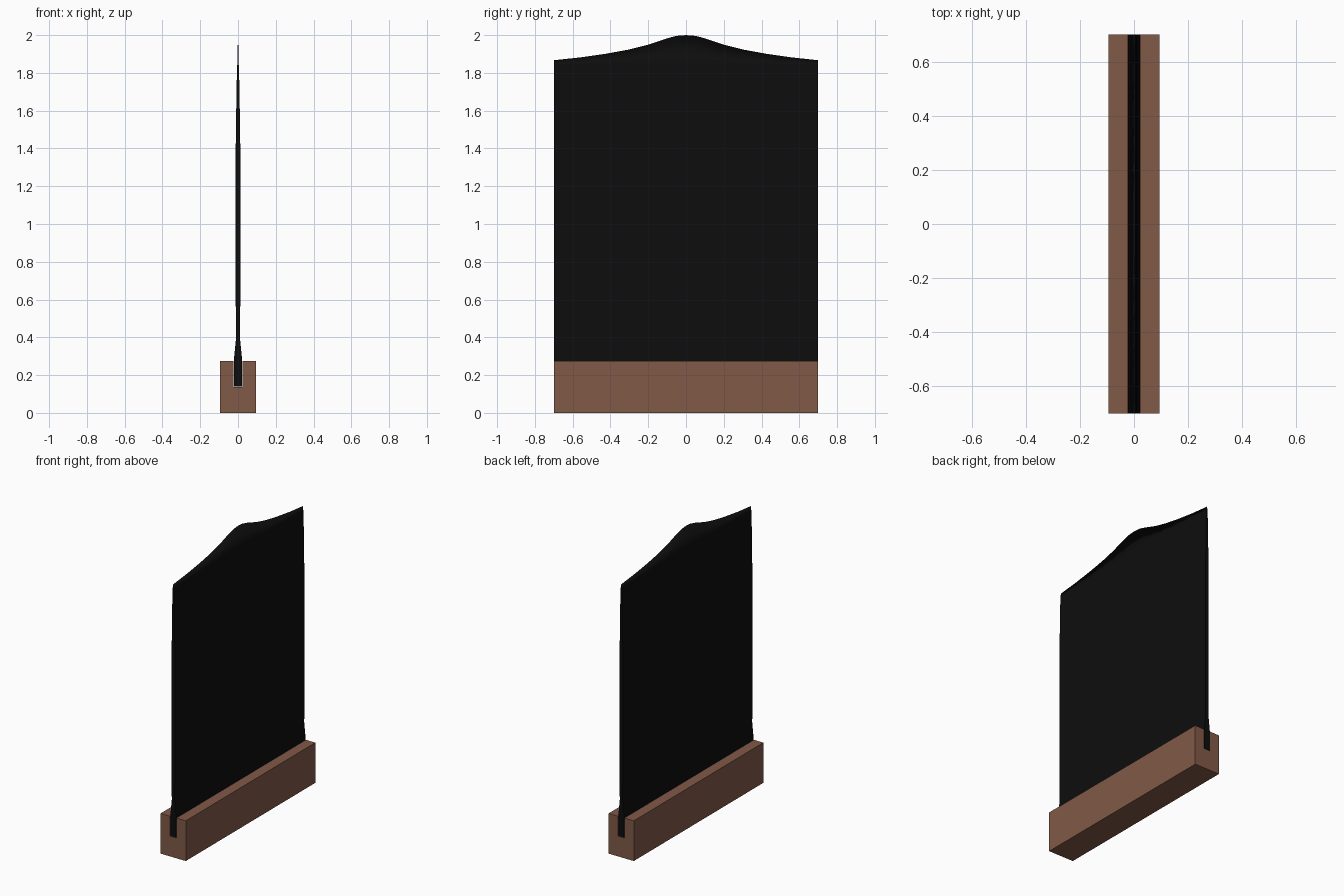
import bpy
import bmesh

cube = bpy.data.objects.get("Cube")
if cube:
    bpy.data.objects.remove(cube, do_unlink=True)

HALF_LENGTH = 0.7


def make_material(name, color, roughness):
    mat = bpy.data.materials.new(name)
    mat.use_nodes = True
    mat.diffuse_color = color
    bsdf = mat.node_tree.nodes["Principled BSDF"]
    bsdf.inputs["Base Color"].default_value = color
    bsdf.inputs["Roughness"].default_value = roughness
    return mat


def finish(bm, name, mat):
    bmesh.ops.recalc_face_normals(bm, faces=bm.faces)
    mesh = bpy.data.meshes.new(name)
    bm.to_mesh(mesh)
    bm.free()
    mesh.materials.append(mat)
    obj = bpy.data.objects.new(name, mesh)
    bpy.context.collection.objects.link(obj)
    return obj


wood = make_material("brown wood", (0.22, 0.10, 0.062, 1), 0.7)
black = make_material("black bristle", (0.004, 0.004, 0.004, 1), 0.9)

# Wooden holder: a grooved profile swept along its length
half_profile = [(0.095, 0), (0.095, 0.275), (0.024, 0.275), (0.024, 0.138)]
profile = half_profile + [(-x, z) for x, z in reversed(half_profile)]
bm = bmesh.new()
face = bm.faces.new([bm.verts.new((x, -HALF_LENGTH, z)) for x, z in profile])
swept = bmesh.ops.extrude_face_region(bm, geom=[face], use_keep_orig=True)["geom"]
bmesh.ops.translate(bm, vec=(0, 2 * HALF_LENGTH, 0),
                    verts=[v for v in swept if isinstance(v, bmesh.types.BMVert)])
finish(bm, "wooden_holder", wood)

# Bristle sheet: (half thickness, height) rings closed by a peaked top ridge
rings = [(0.022, 0.141), (0.022, 0.28), (0.011, 0.39), (0.012, 0.58), (0.013, 1.0),
         (0.012, 1.42), (0.009, 1.63), (0.007, 1.75), (0.004, 1.84)]
half_ridge = [(0, 2.0), (0.05, 1.996), (0.1, 1.983), (0.2, 1.949), (0.3, 1.924),
              (0.42, 1.902), (0.56, 1.882), (HALF_LENGTH, 1.867)]
ridge = [(-y, z) for y, z in reversed(half_ridge[1:])] + half_ridge

bm = bmesh.new()
columns = []
for y, peak in ridge:
    left = [bm.verts.new((x, y, z)) for x, z in rings]
    right = [bm.verts.new((-x, y, z)) for x, z in rings]
    columns.append(left + [bm.verts.new((0, y, peak))] + right[::-1])
for a, b in zip(columns, columns[1:]):
    count = len(a)
    for i in range(count):
        j = (i + 1) % count
        side = bm.faces.new((a[i], a[j], b[j], b[i]))
        side.smooth = j != 0
# Flat ends, built as strips between the two sides
for col in (columns[0], columns[-1]):
    top = len(rings)
    for i in range(top - 1):
        bm.faces.new((col[i], col[i + 1], col[-2 - i], col[-1 - i]))
    bm.faces.new((col[top - 1], col[top], col[top + 1]))
finish(bm, "bristle_sheet", black)
